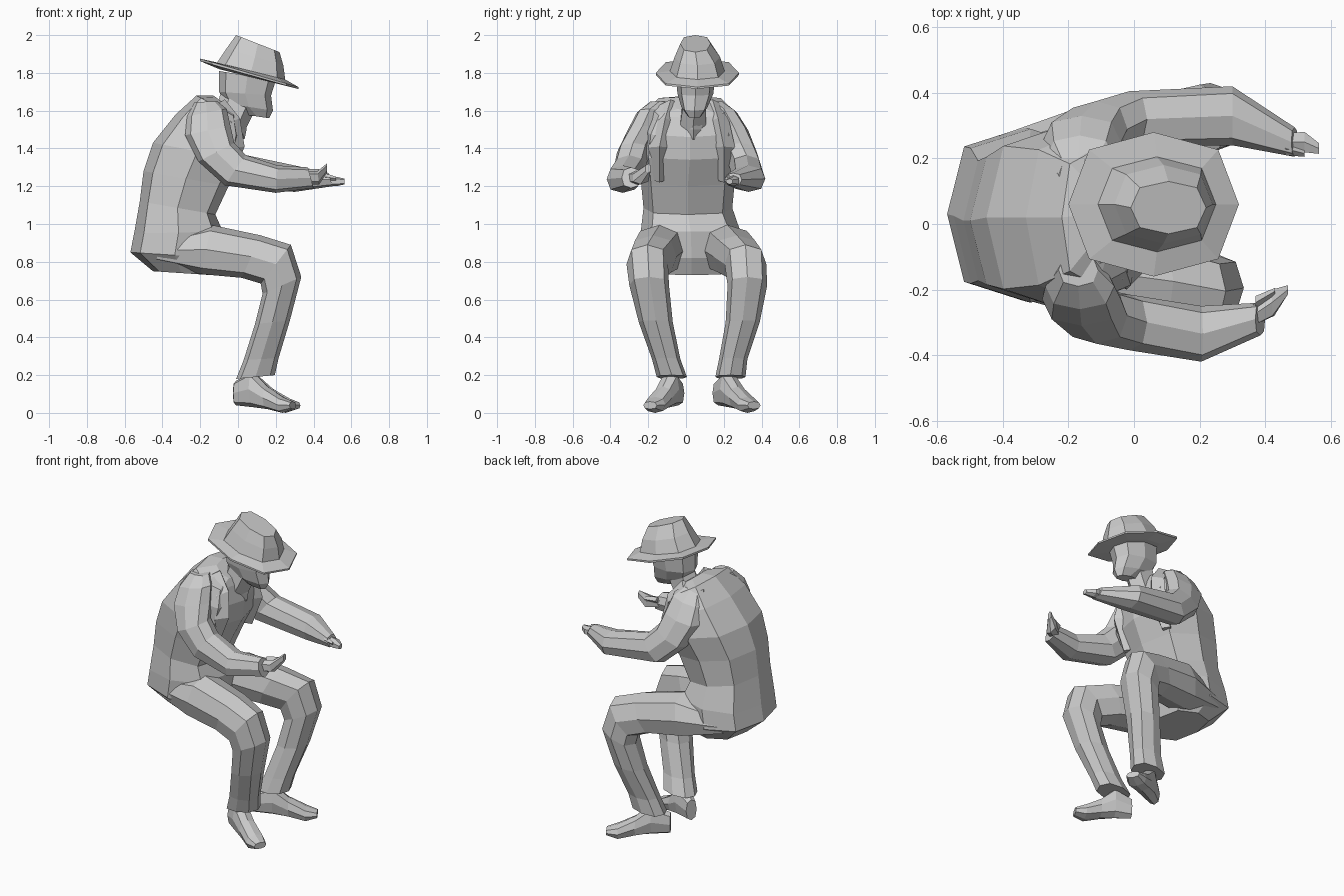
import bpy, bmesh
from mathutils import Vector
from math import cos, sin, pi


def loft(name, rows, sides=8, power=0.8, across=(0, 1, 0)):
    """Skin through rings; row = (back x, back z, front x, front z, centre y, half width)."""
    bm = bmesh.new()
    across = Vector(across).normalized()
    rings = []
    for xa, za, xb, zb, y, w in rows:
        c = Vector(((xa + xb) / 2, y, (za + zb) / 2))
        h = Vector(((xb - xa) / 2, 0, (zb - za) / 2))
        ring = []
        for i in range(sides):
            a = 2 * pi * i / sides
            u, v = [(1 if k > 0 else -1) * abs(k) ** power if abs(k) > 1e-6 else 0
                    for k in (cos(a), sin(a))]
            ring.append(bm.verts.new(c + h * u + across * (w * v)))
        rings.append(ring)
    for r, s in zip(rings, rings[1:]):
        for i in range(sides):
            j = (i + 1) % sides
            bm.faces.new((r[i], r[j], s[j], s[i]))
    bm.faces.new(rings[0])
    bm.faces.new(rings[-1])
    bmesh.ops.recalc_face_normals(bm, faces=bm.faces)
    me = bpy.data.meshes.new(name)
    bm.to_mesh(me)
    bm.free()
    ob = bpy.data.objects.new(name, me)
    bpy.context.collection.objects.link(ob)
    return ob


# Hunched torso with coat
loft("torso", [
    (-0.45, 0.75, -0.15, 0.73, 0.03, 0.19),
    (-0.57, 0.85, -0.10, 0.82, 0.03, 0.265),
    (-0.55, 0.95, -0.08, 0.96, 0.025, 0.265),
    (-0.52, 1.12, -0.12, 1.05, 0.01, 0.235),
    (-0.50, 1.28, -0.05, 1.20, 0.01, 0.25),
    (-0.45, 1.43, 0.02, 1.34, 0.02, 0.28),
    (-0.33, 1.58, 0.03, 1.46, 0.02, 0.265),
    (-0.22, 1.68, 0.00, 1.56, 0.02, 0.21),
    (-0.13, 1.68, -0.02, 1.60, 0.03, 0.10)], power=0.72)

# Coat lapels either side of the shirt
for label, s in (("right", -1), ("left", 1)):
    loft(label + "_lapel", [
        (-0.14, 1.62, -0.07, 1.66, 0.03 + s * 0.11, 0.04),
        (-0.08, 1.52, 0.01, 1.56, 0.03 + s * 0.14, 0.06),
        (-0.08, 1.40, 0.035, 1.41, 0.03 + s * 0.17, 0.06),
        (-0.12, 1.24, -0.04, 1.22, 0.03 + s * 0.17, 0.03)], sides=4, power=1)

# Collar knot
loft("collar", [
    (-0.02, 1.58, 0.05, 1.56, 0.04, 0.06),
    (-0.02, 1.50, 0.045, 1.50, 0.04, 0.04),
    (-0.02, 1.44, 0.035, 1.45, 0.04, 0.02)], sides=4, power=1)

# Neck and head
loft("neck", [
    (-0.13, 1.56, 0.03, 1.48, 0.035, 0.08),
    (-0.09, 1.70, 0.09, 1.60, 0.045, 0.07)], sides=6, power=1)
loft("head", [
    (0.03, 1.58, 0.165, 1.56, 0.045, 0.035),
    (-0.07, 1.64, 0.185, 1.60, 0.045, 0.07),
    (-0.10, 1.70, 0.175, 1.68, 0.05, 0.095),
    (-0.10, 1.81, 0.20, 1.76, 0.05, 0.105)])

# Tilted hat: brim and crown
loft("hat", [
    (-0.10, 1.82, 0.22, 1.74, 0.06, 0.13),
    (-0.20, 1.862, 0.32, 1.715, 0.06, 0.22),
    (-0.20, 1.875, 0.32, 1.725, 0.06, 0.22),
    (-0.11, 1.855, 0.25, 1.765, 0.06, 0.145),
    (-0.06, 1.93, 0.24, 1.84, 0.06, 0.12),
    (-0.01, 2.00, 0.22, 1.91, 0.05, 0.08)])

# Legs: hip, knee and trouser cuff, bottom edge first
leg = [
    (-0.44, 0.80, -0.38, 0.92), (-0.20, 0.735, -0.14, 0.995),
    (0.02, 0.715, 0.12, 0.94), (0.12, 0.685, 0.28, 0.89),
    (0.13, 0.63, 0.335, 0.72), (0.09, 0.47, 0.275, 0.49),
    (0.03, 0.28, 0.215, 0.29), (-0.01, 0.18, 0.195, 0.20)]
widths = (0.10, 0.135, 0.125, 0.11, 0.105, 0.09, 0.075, 0.08)
leg_y = {"right": (-0.11, -0.14, -0.175, -0.205, -0.195, -0.16, -0.105, -0.075),
         "left": (0.17, 0.22, 0.27, 0.315, 0.325, 0.30, 0.25, 0.235)}
for label, ys in leg_y.items():
    loft(label + "_leg", [r + (y, w) for r, y, w in zip(leg, ys, widths)])

# Shoes: heel to toe, turned outwards
shoe = [(0, 0.04, 0.17, 0.035), (0.3, 0.03, 0.22, 0.055), (0.55, 0.02, 0.14, 0.055),
        (0.82, 0.0, 0.085, 0.06), (1, 0.02, 0.06, 0.04)]
for label, heel, toe in (("right", (-0.01, -0.04), (0.29, -0.19)),
                         ("left", (-0.01, 0.17), (0.31, 0.36))):
    d = Vector(toe) - Vector(heel)
    rows = []
    for f, low, high, w in shoe:
        p = Vector(heel) + d * f
        rows.append((p.x, low, p.x, high, p.y, w))
    loft(label + "_shoe", rows, across=(-d.y, d.x, 0))

# Sleeves: shoulder, elbow, wrist
shoulder = [(-0.23, 1.645, -0.11, 1.65), (-0.27, 1.57, -0.06, 1.61), (-0.28, 1.47, -0.04, 1.52),
            (-0.21, 1.33, -0.02, 1.43), (-0.07, 1.205, 0.04, 1.365)]


def sleeve(name, ys, lower):
    loft(name, [r + (y, w) for r, y, w in
                zip(shoulder, ys, (0.05, 0.07, 0.08, 0.085, 0.085))] + lower)


sleeve("right_sleeve", (-0.14, -0.19, -0.23, -0.28, -0.30), [
    (0.20, 1.165, 0.21, 1.31, -0.335, 0.085),
    (0.40, 1.19, 0.37, 1.30, -0.29, 0.05)])
sleeve("left_sleeve", (0.15, 0.20, 0.25, 0.29, 0.32), [
    (0.30, 1.17, 0.30, 1.31, 0.33, 0.09),
    (0.50, 1.20, 0.48, 1.27, 0.25, 0.045)])

# Hands and thumbs
loft("right_hand", [
    (0.36, 1.21, 0.36, 1.28, -0.28, 0.035),
    (0.43, 1.21, 0.42, 1.28, -0.24, 0.045),
    (0.47, 1.27, 0.47, 1.32, -0.20, 0.015)], sides=6)
loft("left_hand", [
    (0.47, 1.20, 0.47, 1.26, 0.25, 0.03),
    (0.52, 1.20, 0.52, 1.25, 0.25, 0.035),
    (0.565, 1.21, 0.565, 1.24, 0.23, 0.018)], sides=6)
loft("right_thumb", [
    (0.37, 1.25, 0.37, 1.29, -0.24, 0.02),
    (0.43, 1.26, 0.43, 1.29, -0.205, 0.01)], sides=4)
loft("left_thumb", [
    (0.46, 1.23, 0.46, 1.27, 0.23, 0.02),
    (0.52, 1.23, 0.52, 1.25, 0.215, 0.01)], sides=4)
